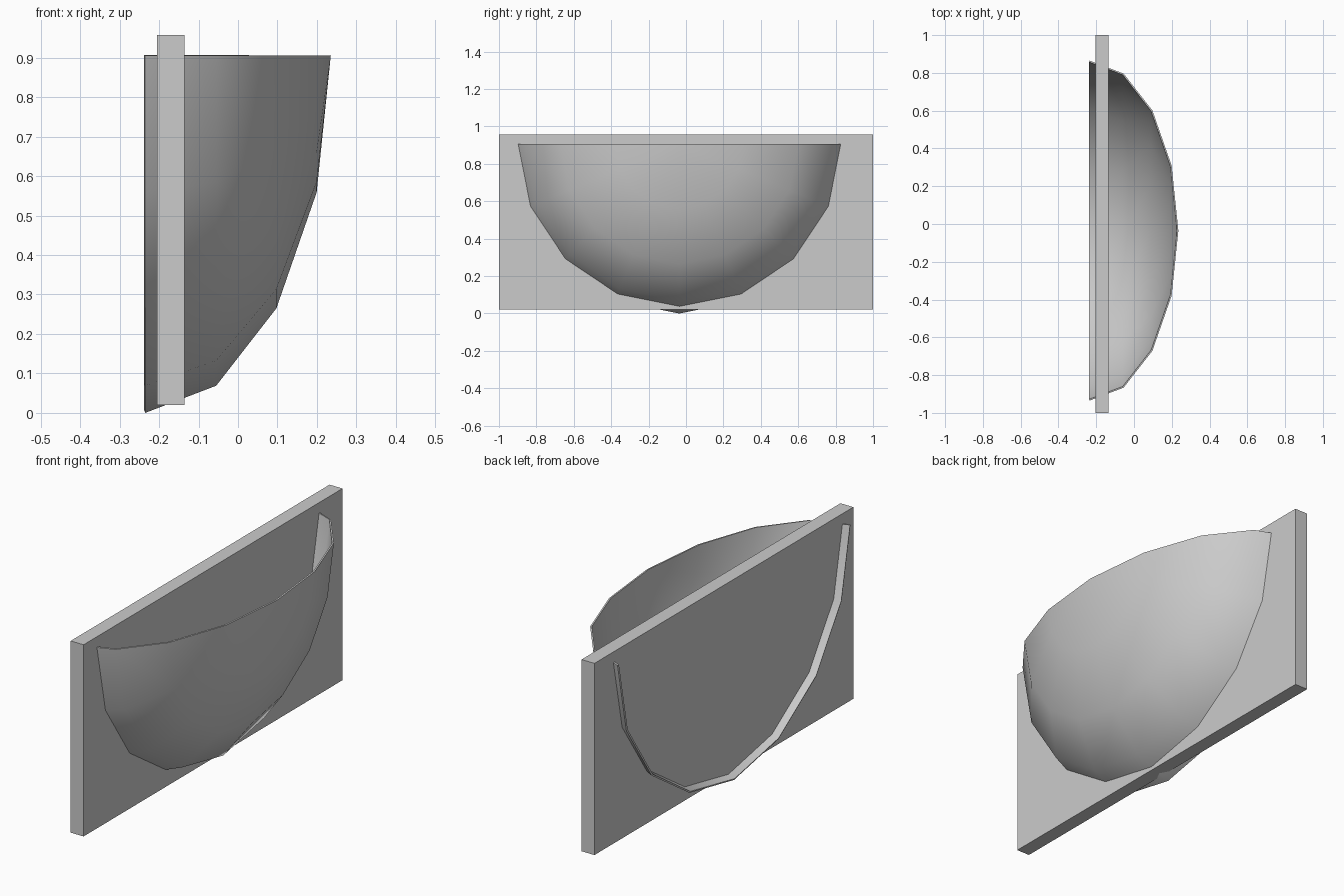
import bpy, bmesh
from math import sin, cos, pi, radians

if "Cube" in bpy.data.objects:
    bpy.data.objects.remove(bpy.data.objects["Cube"])

# Back plate: thin upright slab
bpy.ops.mesh.primitive_cube_add(size=1, location=(-0.17, 0, 0.489))
plate = bpy.context.object
plate.name = "back_plate"
plate.scale = (0.07, 2.0, 0.937)
bpy.ops.object.transform_apply(location=False, rotation=False, scale=True)

# Bowl: stretched quarter sphere with its pole facing +x, open at top and back
RX, RY, RZ = 0.47, 0.9, 0.905
CX, CY, CZ = -0.235, -0.035, 0.905
RINGS, SEGS = 4, 8
bm = bmesh.new()
rows = []
for i in range(RINGS):
    a = i * pi / 2 / RINGS
    rows.append([bm.verts.new((CX + RX * sin(a),
                               CY - RY * cos(a) * cos(j * pi / SEGS),
                               CZ - RZ * cos(a) * sin(j * pi / SEGS)))
                 for j in range(SEGS + 1)])
pole = bm.verts.new((CX + RX, CY, CZ))
for j in range(SEGS):
    for lo, hi in zip(rows, rows[1:]):
        bm.faces.new((lo[j], lo[j + 1], hi[j + 1], hi[j]))
    bm.faces.new((rows[-1][j], rows[-1][j + 1], pole))
# Outward normals
bm.normal_update()
for f in list(bm.faces):
    c = f.calc_center_median()
    if f.normal.dot((c[0] - CX, c[1] - CY, c[2] - CZ)) < 0:
        f.normal_flip()
mesh = bpy.data.meshes.new("bowl")
bm.to_mesh(mesh)
bm.free()
bowl = bpy.data.objects.new("bowl", mesh)
bpy.context.collection.objects.link(bowl)

# Thin wall, kept inside the outer surface
bpy.ops.object.select_all(action='DESELECT')
bowl.select_set(True)
bpy.context.view_layer.objects.active = bowl
wall = bowl.modifiers.new("wall", 'SOLIDIFY')
wall.thickness = 0.008
wall.offset = -1
bpy.ops.object.modifier_apply(modifier="wall")
bpy.ops.object.shade_smooth_by_angle(angle=radians(40))
